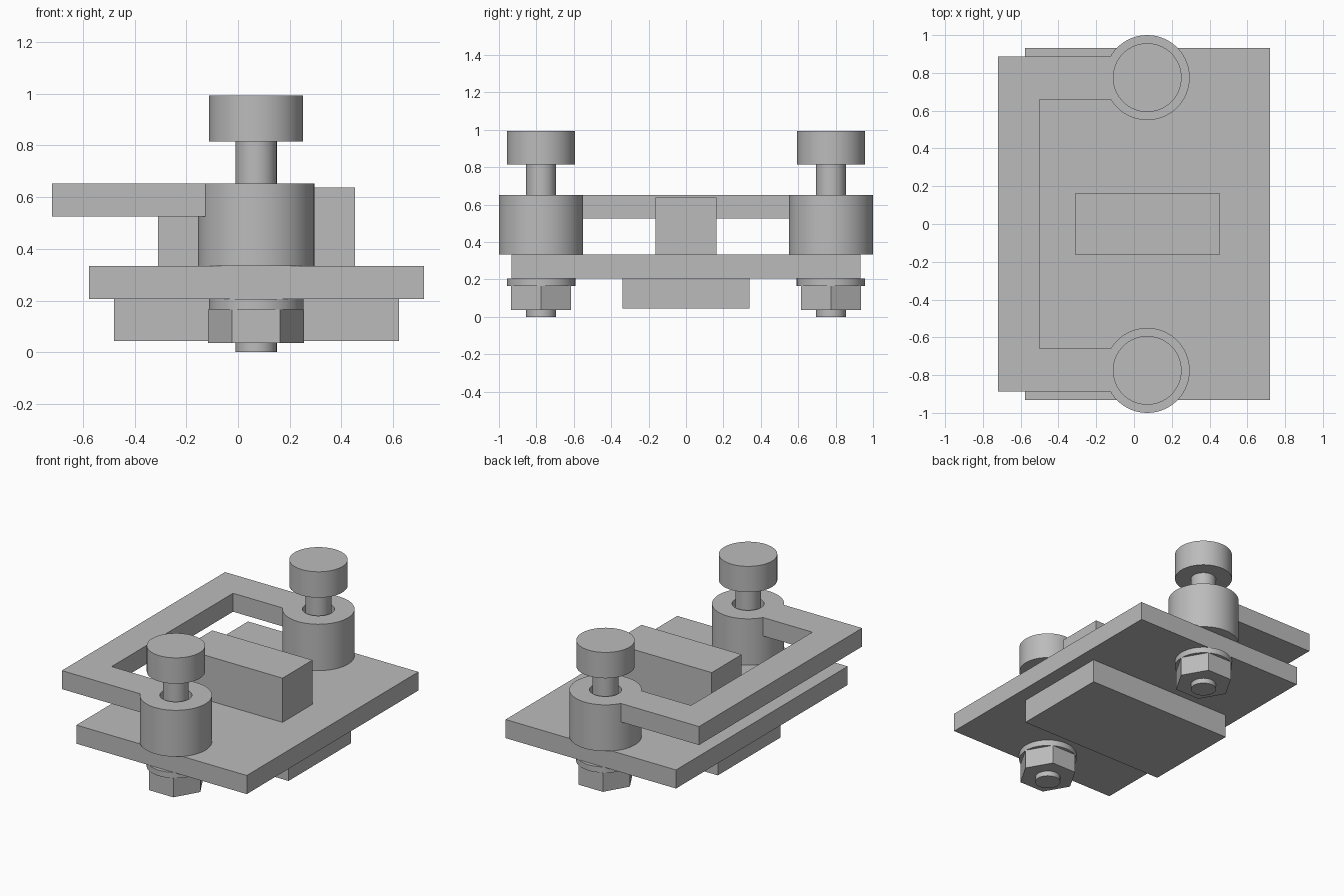
import bpy, bmesh, math

if "Cube" in bpy.data.objects:
    bpy.data.objects.remove(bpy.data.objects["Cube"], do_unlink=True)

# One plain grey for the whole assembly
GREY = (0.5, 0.5, 0.5, 1)
metal = bpy.data.materials.new("plain grey metal")
metal.diffuse_color = GREY
metal.use_nodes = True
metal.node_tree.nodes["Principled BSDF"].inputs["Base Color"].default_value = GREY

AXIS_X, AXIS_Y = 0.07, 0.775      # bolt centres
PLATE_LOW, PLATE_TOP, CLAMP_TOP = 0.205, 0.333, 0.652


def prism(name, outline, z0, z1):
    """Extrude a flat outline (x, y) from z0 to z1."""
    bm = bmesh.new()
    face = bm.faces.new([bm.verts.new((x, y, z0)) for x, y in outline])
    top = bmesh.ops.extrude_face_region(bm, geom=[face])
    for v in top["geom"]:
        if isinstance(v, bmesh.types.BMVert):
            v.co.z = z1
    bmesh.ops.recalc_face_normals(bm, faces=bm.faces[:])
    mesh = bpy.data.meshes.new(name)
    bm.to_mesh(mesh)
    bm.free()
    mesh.materials.append(metal)
    obj = bpy.data.objects.new(name, mesh)
    bpy.context.collection.objects.link(obj)
    return obj


def box(name, x0, x1, half_y, z0, z1):
    return prism(name, [(x0, -half_y), (x1, -half_y), (x1, half_y), (x0, half_y)], z0, z1)


def select(obj):
    bpy.ops.object.select_all(action="DESELECT")
    obj.select_set(True)
    bpy.context.view_layer.objects.active = obj


def smooth(obj):
    select(obj)
    bpy.ops.object.shade_smooth_by_angle(angle=math.radians(30))


def disc(name, cy, radius, z0, z1, sides=64):
    ring = [(AXIS_X + radius * math.cos(math.tau * i / sides),
             cy + radius * math.sin(math.tau * i / sides)) for i in range(sides)]
    obj = prism(name, ring, z0, z1)
    if sides > 8:
        smooth(obj)
    return obj


def combine(target, tool, operation):
    mod = target.modifiers.new("combine", "BOOLEAN")
    mod.operation, mod.solver, mod.object = operation, "EXACT", tool
    select(target)
    bpy.ops.object.modifier_apply(modifier=mod.name)
    bpy.data.objects.remove(tool, do_unlink=True)


# Plate and blocks
box("base_plate", -0.577, 0.72, 0.933, PLATE_LOW, PLATE_TOP)
box("lower_block", -0.48, 0.623, 0.34, 0.043, PLATE_LOW)
box("upper_block", -0.31, 0.453, 0.163, PLATE_TOP, 0.637)

# C-shaped clamp frame, with a drilled boss at the end of each arm
half = [(0, 0.66), (0, 0.887), (-0.72, 0.887)]
inner = (-0.5, 0.66)
outline = [inner] + half + [(x, -y) for x, y in reversed(half)] + [(inner[0], -inner[1])]
frame = prism("clamp_frame", outline, 0.525, CLAMP_TOP)
for cy in (-AXIS_Y, AXIS_Y):
    combine(frame, disc("boss", cy, 0.225, PLATE_TOP, CLAMP_TOP), "UNION")
for cy in (-AXIS_Y, AXIS_Y):
    combine(frame, disc("drill", cy, 0.1, PLATE_TOP - 0.1, CLAMP_TOP + 0.1), "DIFFERENCE")
smooth(frame)

# Bolts with washers and hexagonal nuts
for side, cy in (("front", -AXIS_Y), ("back", AXIS_Y)):
    disc(side + "_bolt_shaft", cy, 0.08, 0, 0.82)
    disc(side + "_bolt_head", cy, 0.182, 0.815, 0.993)
    disc(side + "_washer", cy, 0.183, 0.165, PLATE_LOW)
    disc(side + "_nut", cy, 0.186, 0.035, 0.165, sides=6)
